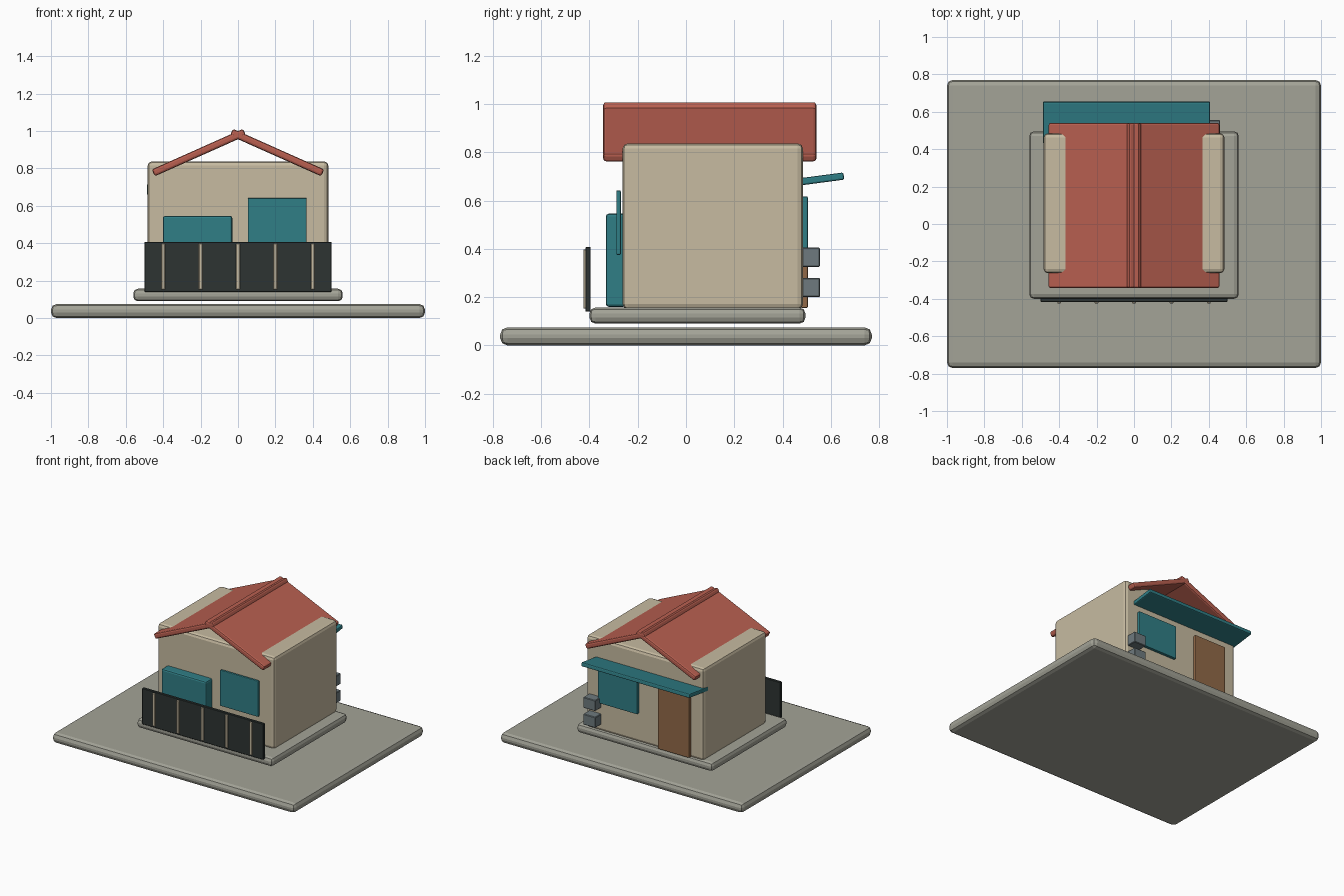
import bpy
import math

if "Cube" in bpy.data.objects:
    bpy.data.objects.remove(bpy.data.objects["Cube"])


def material(name, srgb):
    """Flat colour given as 0-255 screen values, stored as linear."""
    m = bpy.data.materials.new(name)
    m.diffuse_color = [((c / 255 + 0.055) / 1.055) ** 2.4 for c in srgb] + [1]
    m.use_nodes = True
    m.node_tree.nodes["Principled BSDF"].inputs["Base Color"].default_value = m.diffuse_color
    return m


CONCRETE = material("concrete_grey", (163, 163, 151))
PLASTER = material("plaster_beige", (199, 187, 161))
TILE = material("roof_red", (184, 95, 80))
TEAL = material("teal", (48, 126, 134))
DARK = material("railing_black", (45, 52, 50))
WOOD = material("door_brown", (146, 106, 72))
METAL = material("unit_grey", (110, 122, 126))


def box(name, x, y, z, mat, bevel=0.0, segments=2, rot=(0, 0, 0)):
    """Bevelled box from (min, max) ranges, turned about its own centre."""
    ranges = (x, y, z)
    centre = [(a + b) / 2 for a, b in ranges]
    size = [b - a for a, b in ranges]
    bpy.ops.mesh.primitive_cube_add(size=1, location=centre)
    ob = bpy.context.object
    ob.name = name
    ob.scale = size
    bpy.ops.object.transform_apply(location=False, rotation=False, scale=True)
    ob.rotation_euler = rot
    ob.data.materials.append(mat)
    if bevel:
        mod = ob.modifiers.new("bevel", "BEVEL")
        mod.width = bevel
        mod.segments = segments
    return ob


# Ground slab and raised foundation
box("ground_slab", (-1, 1), (-0.77, 0.77), (0, 0.075), CONCRETE, 0.03)
box("foundation", (-0.56, 0.56), (-0.4, 0.495), (0.09, 0.157), CONCRETE, 0.025)

# House body
box("house_body", (-0.483, 0.483), (-0.263, 0.485), (0.15, 0.837), PLASTER, 0.022)

# Two roof slabs that cross at the ridge
for side, name in ((-1, "roof_left"), (1, "roof_right")):
    cx, half = side * 0.209, 0.267
    box(name, (cx - half, cx + half), (-0.343, 0.54), (0.865, 0.905), TILE,
        0.012, rot=(0, side * math.radians(24), 0))

# Front: bay box and window panel
box("front_bay", (-0.402, -0.03), (-0.332, -0.25), (0.16, 0.546), TEAL, 0.012)
box("front_window", (0.053, 0.367), (-0.289, -0.27), (0.375, 0.642), TEAL, 0.005)

# Balcony railing panel with slim posts
box("railing_panel", (-0.5, 0.5), (-0.417, -0.395), (0.14, 0.408), DARK, 0.003, 1)
for i in range(5):
    px = -0.4 + 0.2 * i
    box(f"railing_post_{i + 1}", (px - 0.01, px + 0.01), (-0.425, -0.4),
        (0.152, 0.398), PLASTER, 0.003, 1)

# Back: door, window and tilted awning
box("back_door", (-0.38, -0.12), (0.475, 0.505), (0.155, 0.615), WOOD, 0.005)
box("back_window", (0.05, 0.375), (0.475, 0.505), (0.365, 0.617), TEAL, 0.005)
box("awning", (-0.487, 0.407), (0.43, 0.655), (0.672, 0.702), TEAL, 0.007,
    rot=(math.radians(7.5), 0, 0))

# Stacked utility units on the back wall
for i, z in enumerate((0.2, 0.325)):
    box(f"utility_unit_{i + 1}", (0.36, 0.46), (0.48, 0.555), (z, z + 0.08),
        METAL, 0.004, 1)
